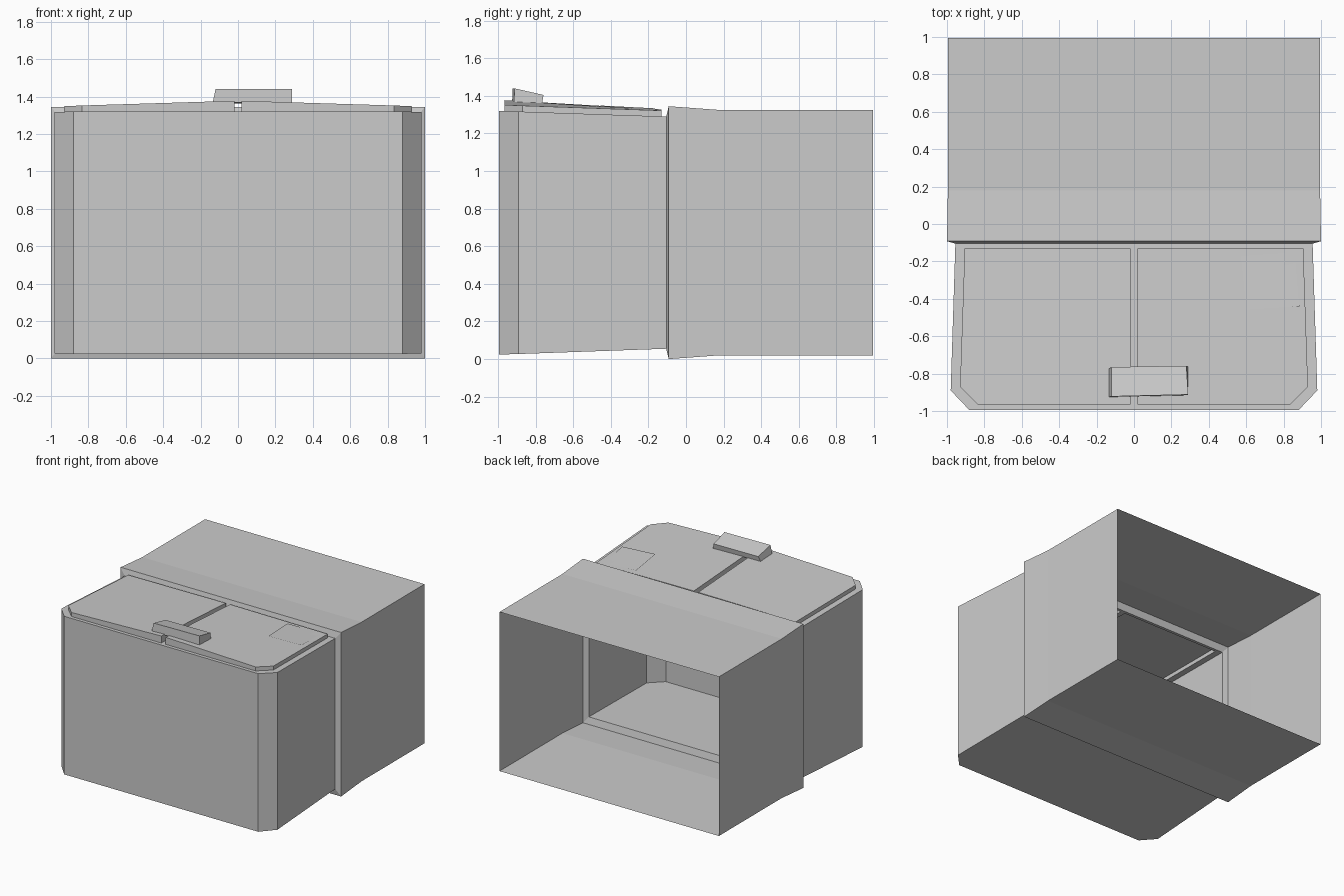
import bpy, bmesh

if "Cube" in bpy.data.objects:
    bpy.data.objects.remove(bpy.data.objects["Cube"])


def add_mesh(name, verts, faces, mirror=False):
    mesh = bpy.data.meshes.new(name)
    mesh.from_pydata(verts, [], faces)
    bm = bmesh.new()
    bm.from_mesh(mesh)
    bmesh.ops.recalc_face_normals(bm, faces=bm.faces)
    bm.to_mesh(mesh)
    bm.free()
    obj = bpy.data.objects.new(name, mesh)
    bpy.context.collection.objects.link(obj)
    if mirror:
        mod = obj.modifiers.new("Mirror", 'MIRROR')
        mod.use_clip = True
    return obj


def bridge(a, b, n, sides):
    return [(a * n + k, a * n + (k + 1) % n, b * n + (k + 1) % n, b * n + k)
            for k in sides]


# Rear sleeve: open tube lofted through rectangles (y, half width, bottom, top)
sections = [(0.995, 0.995, 0.02, 1.325), (0.18, 0.995, 0.02, 1.325),
            (-0.092, 1.0, 0.0, 1.345), (-0.105, 0.955, 0.055, 1.29)]
verts, faces = [], []
for y, w, lo, hi in sections:
    verts += [(-w, y, lo), (w, y, lo), (w, y, hi), (-w, y, hi)]
for i in range(len(sections) - 1):
    faces += bridge(i, i + 1, 4, range(4))
sleeve = add_mesh("rear_sleeve", verts, faces)
# Shells that are open: make sure normals face outward
if sleeve.data.polygons[2].normal.z < 0:
    sleeve.data.flip_normals()

# Front box: one half with raised lid flap, mirrored; open at the back
outer = [(0, -0.105), (0.955, -0.105), (0.98, -0.89), (0.88, -0.995), (0, -0.995)]
inner = [(0.02, -0.13), (0.905, -0.13), (0.93, -0.87), (0.835, -0.965), (0.02, -0.965)]
floor_z = [0.055, 0.055, 0.027, 0.024, 0.024]
flap_z = [1.328, 1.322, 1.348, 1.352, 1.377]


def roof(y):
    return 1.29 - (y + 0.105) * 0.034


verts = [(x, y, z) for (x, y), z in zip(outer, floor_z)]
verts += [(x, y, roof(y)) for x, y in outer]
verts += [(x, y, roof(y)) for x, y in inner]
verts += [(x, y, z) for (x, y), z in zip(inner, flap_z)]
faces = [(4, 3, 2, 1, 0)]
faces += bridge(0, 1, 5, (1, 2, 3))
# the last rim side is the slot between the flaps
faces += bridge(1, 2, 5, range(5)) + bridge(2, 3, 5, range(5))
faces.append((15, 16, 17, 18, 19))
box = add_mesh("front_box", verts, faces, mirror=True)
if box.data.polygons[0].normal.z > 0:
    box.data.flip_normals()

# Thin square panel lying slightly tilted on the right flap
panel = add_mesh("flap_panel", [(0.6, -0.46, 1.349), (0.885, -0.44, 1.342),
                                (0.86, -0.15, 1.322), (0.57, -0.17, 1.334)],
                 [(0, 1, 2, 3)])
if panel.data.polygons[0].normal.z < 0:
    panel.data.flip_normals()

# Sloped latch strip across the slot
latch = [(-0.135, -0.925, 1.368), (0.29, -0.915, 1.368),
         (0.29, -0.765, 1.362), (-0.135, -0.775, 1.362),
         (-0.12, -0.922, 1.44), (0.29, -0.912, 1.44),
         (0.28, -0.758, 1.405), (-0.12, -0.765, 1.405)]
add_mesh("latch", latch, [(3, 2, 1, 0), (4, 5, 6, 7)] + bridge(0, 1, 4, range(4)))
